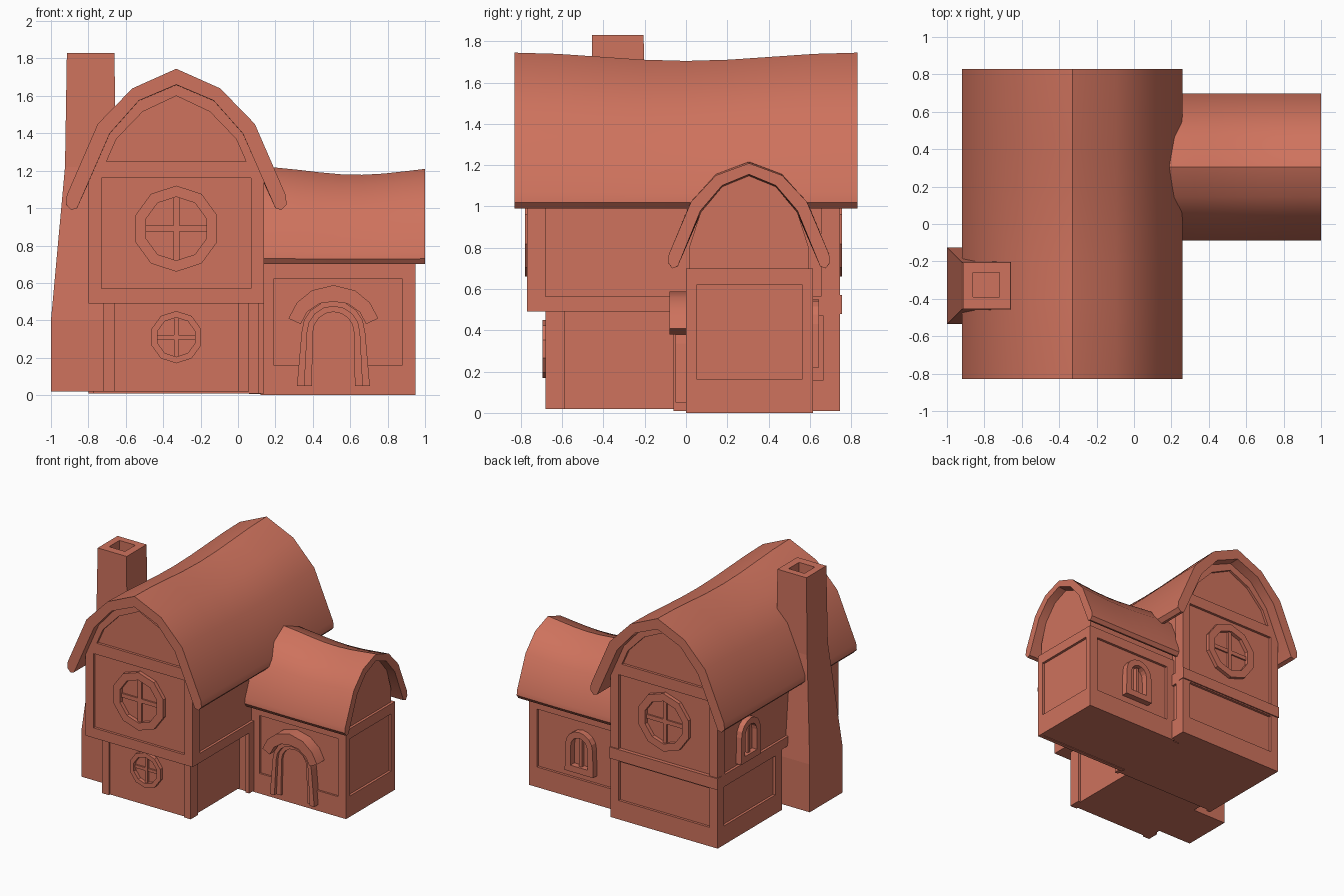
import bpy, bmesh, math
from math import pi, sin, cos

if "Cube" in bpy.data.objects:
    bpy.data.objects.remove(bpy.data.objects["Cube"])

MAT = bpy.data.materials.new("terracotta")
MAT.diffuse_color = (0.62, 0.17, 0.11, 1)
MAT.use_nodes = True
MAT.node_tree.nodes["Principled BSDF"].inputs["Base Color"].default_value = MAT.diffuse_color
CX, WY = -0.33, 0.305          # ridge lines of main house and wing


def finish(name, bm, loc=(0, 0, 0), rot=0, smooth=False):
    bmesh.ops.recalc_face_normals(bm, faces=bm.faces)
    me = bpy.data.meshes.new(name)
    bm.to_mesh(me)
    bm.free()
    me.materials.append(MAT)
    ob = bpy.data.objects.new(name, me)
    bpy.context.collection.objects.link(ob)
    ob.location, ob.rotation_euler = loc, (0, 0, rot)
    if smooth:
        bpy.ops.object.select_all(action='DESELECT')
        ob.select_set(True)
        bpy.context.view_layer.objects.active = ob
        bpy.ops.object.shade_smooth_by_angle(angle=math.radians(35))
    return ob


def loft(bm, rings, closed=False):
    vs = [[bm.verts.new(p) for p in r] for r in rings]
    for a, b in zip(vs, vs[1:] + (vs[:1] if closed else [])):
        for i in range(len(a)):
            bm.faces.new((a[i], a[i - 1], b[i - 1], b[i]))
    if not closed:
        bm.faces.new(vs[0])
        bm.faces.new(vs[-1])


def box(bm, x0, x1, y0, y1, z0, z1):
    loft(bm, [[(x0, y0, z), (x1, y0, z), (x1, y1, z), (x0, y1, z)] for z in (z0, z1)])


def boxes(name, *dims):
    bm = bmesh.new()
    for d in dims:
        box(bm, *d)
    return finish(name, bm)


def mirrored(half):
    # half profile (offset, z) starting on the ridge -> full outline
    return [(-u, v) for u, v in reversed(half) if u > 0] + list(half)


def band(bm, outer, inner, y0, y1, closed=False):
    # strip between two matching outlines in the xz plane
    loft(bm, [[(o[0], y0, o[1]), (o[0], y1, o[1]), (i[0], y1, i[1]), (i[0], y0, i[1])]
              for o, i in zip(outer, inner)], closed)


def frame(name, axis, p0, p1, a0, a1, z0, z1, post, low, top):
    # two posts and two rails around a recessed wall panel
    rects = [(a0, a0 + post, z0, z1), (a1 - post, a1, z0, z1),
             (a0 + post, a1 - post, z0, z0 + low), (a0 + post, a1 - post, z1 - top, z1)]
    boxes(name, *[(p0, p1, a, b, c, d) if axis == 'x' else (a, b, p0, p1, c, d)
                  for a, b, c, d in rects])


# --- roofs: curved section, sagging ridge
def roof(name, outer, inner, axis, centre, d0, d1, mid, sag):
    prof = mirrored(outer) + list(reversed(mirrored(inner)))
    low, high = min(p[1] for p in prof), max(p[1] for p in prof)
    half = max(d1 - mid, mid - d0)
    rings = []
    for k in range(9):
        d = d0 + (d1 - d0) * k / 8
        s = sag * 0.5 * (1 + cos(pi * (d - mid) / half))
        ring = []
        for u, v in prof:
            z = v - s * (v - low) / (high - low)
            ring.append((centre + u, d, z) if axis == 'y' else (d, centre + u, z))
        rings.append(ring)
    bm = bmesh.new()
    loft(bm, rings)
    finish(name, bm, smooth=True)


roof("main_roof",
     [(0, 1.745), (.235, 1.64), (.42, 1.45), (.585, 1.07), (.59, 1.02), (.562, .99)],
     [(0, 1.66), (.2, 1.575), (.355, 1.40), (.53, 1.0)],
     'y', CX, -.83, .83, 0, .04)
roof("wing_roof",
     [(0, 1.22), (.16, 1.16), (.28, 1.03), (.388, .77), (.393, .73), (.372, .70)],
     [(0, 1.165), (.13, 1.11), (.235, .985), (.345, .71)],
     'x', WY, .10, 1.0, .64, .042)

# --- main house walls
bm = bmesh.new()
gable = mirrored([(0, 1.64), (.2, 1.55), (.345, 1.39), (.45, 1.16), (.45, .49)])
loft(bm, [[(CX + u, y, v) for u, v in gable] for y in (-.75, .725)])
finish("main_upper_walls", bm)
boxes("main_lower_front", (-.70, .04, -.665, 0, .02, .5))
boxes("main_lower_back", (-.78, .12, -.04, .725, .01, .5))

for side, p0, p1 in (("front", -.77, -.74), ("back", .715, .745)):
    frame(side + "_upper_frame", 'y', p0, p1, -.80, .14, .49, 1.25, .07, .08, .09)
    bm = bmesh.new()
    arch_o = mirrored([(0, 1.665), (.2, 1.58), (.355, 1.405), (.425, 1.245)])
    arch_i = mirrored([(0, 1.60), (.18, 1.515), (.32, 1.37), (.375, 1.245)])
    band(bm, [(CX + u, v) for u, v in arch_o], [(CX + u, v) for u, v in arch_i], p0, p1)
    finish(side + "_gable_trim", bm)
for side, p0, p1 in (("left", -.80, -.77), ("right", .11, .14)):
    frame(side + "_upper_frame", 'x', p0, p1, -.77, .745, .49, 1.14, .09, .075, .06)
    frame(side + "_lower_frame", 'x', p0, p1, -.06, .745, .01, .49, .08, .15, .02)
frame("back_lower_frame", 'y', .71, .745, -.80, .14, .01, .49, .07, .15, .02)
boxes("back_floor_beam", (-.805, .145, .70, .755, .48, .57))
boxes("front_corner_posts", (-.72, -.66, -.68, -.585, .02, .49),
      (0, .06, -.68, -.585, .02, .49))

# --- wing walls
bm = bmesh.new()
wing = mirrored([(0, 1.15), (.13, 1.095), (.235, .97), (.29, .80), (.29, 0.005)])
loft(bm, [[(x, WY + u, v) for u, v in wing] for x in (.06, .93)])
finish("wing_walls", bm)
frame("wing_front_frame", 'y', 0, .03, .12, .95, 0, .70, .07, .16, .08)
frame("wing_back_frame", 'y', .585, .615, .12, .95, 0, .70, .07, .16, .08)
frame("wing_end_frame", 'x', .92, .95, 0, .615, 0, .70, .05, .165, .08)

# --- chimney with a hollow top
bm = bmesh.new()
loft(bm, [[(x0, y0, z), (x1, y0, z), (x1, y1, z), (x0, y1, z)] for x0, x1, y0, y1, z in (
    (-1, -.62, -.535, -.125, .02), (-1, -.62, -.535, -.125, .40),
    (-.925, -.655, -.46, -.20, 1.22), (-.915, -.66, -.455, -.205, 1.83),
    (-.86, -.72, -.39, -.26, 1.83), (-.86, -.72, -.39, -.26, 1.74))])
finish("chimney", bm)


# --- round windows with cross bars
def round_window(name, loc, rot, r, ri, bar):
    bm = bmesh.new()
    ring = lambda q: [(q * sin(pi * k / 5), q * cos(pi * k / 5)) for k in range(10)]
    band(bm, ring(r), ring(ri), -.03, .02, True)
    box(bm, -bar, bar, -.015, .02, -ri, ri)
    box(bm, -ri, ri, -.012, .02, -bar, bar)
    finish(name, bm, loc, rot)


round_window("front_round_window", (CX, -.75, .89), 0, .23, .17, .016)
round_window("back_round_window", (CX, .725, .89), pi, .23, .17, .016)
round_window("small_round_window", (CX, -.665, .31), 0, .14, .105, .012)


# --- arched openings
def arch(wb, wt, base, spring, n=8):
    top = [(wt * cos(pi * k / n), spring + wt * sin(pi * k / n)) for k in range(n + 1)]
    return [(wb, base)] + top + [(-wb, base)]


def arched_window(name, loc, rot):
    bm = bmesh.new()
    band(bm, arch(.125, .12, 0, .21), arch(.075, .072, .05, .21), -.045, .02, True)
    box(bm, -.012, .012, -.025, .02, .03, .27)
    finish(name, bm, loc, rot)


arched_window("wing_back_window", (.49, .60, .22), pi)
arched_window("left_window", (-.78, .36, .58), -pi / 2)

# --- door, stepped surround and hood
bm = bmesh.new()
band(bm, arch(.195, .17, .05, .335), arch(.155, .14, .05, .335), -.05, .03)
band(bm, arch(.155, .14, .05, .335), arch(.115, .11, .05, .335), -.025, .03)
finish("door_surround", bm, (.51, 0, 0))
bm = bmesh.new()
loft(bm, [[(u, y, v) for u, v in arch(.12, .115, .05, .335)] for y in (-.006, .03)])
finish("door", bm, (.51, 0, 0))
bm = bmesh.new()
band(bm, mirrored([(0, .588), (.115, .56), (.195, .495), (.24, .41)]),
     mirrored([(0, .50), (.075, .49), (.14, .445), (.175, .38)]), -.08, .02)
finish("door_hood", bm, (.51, 0, 0), smooth=True)
